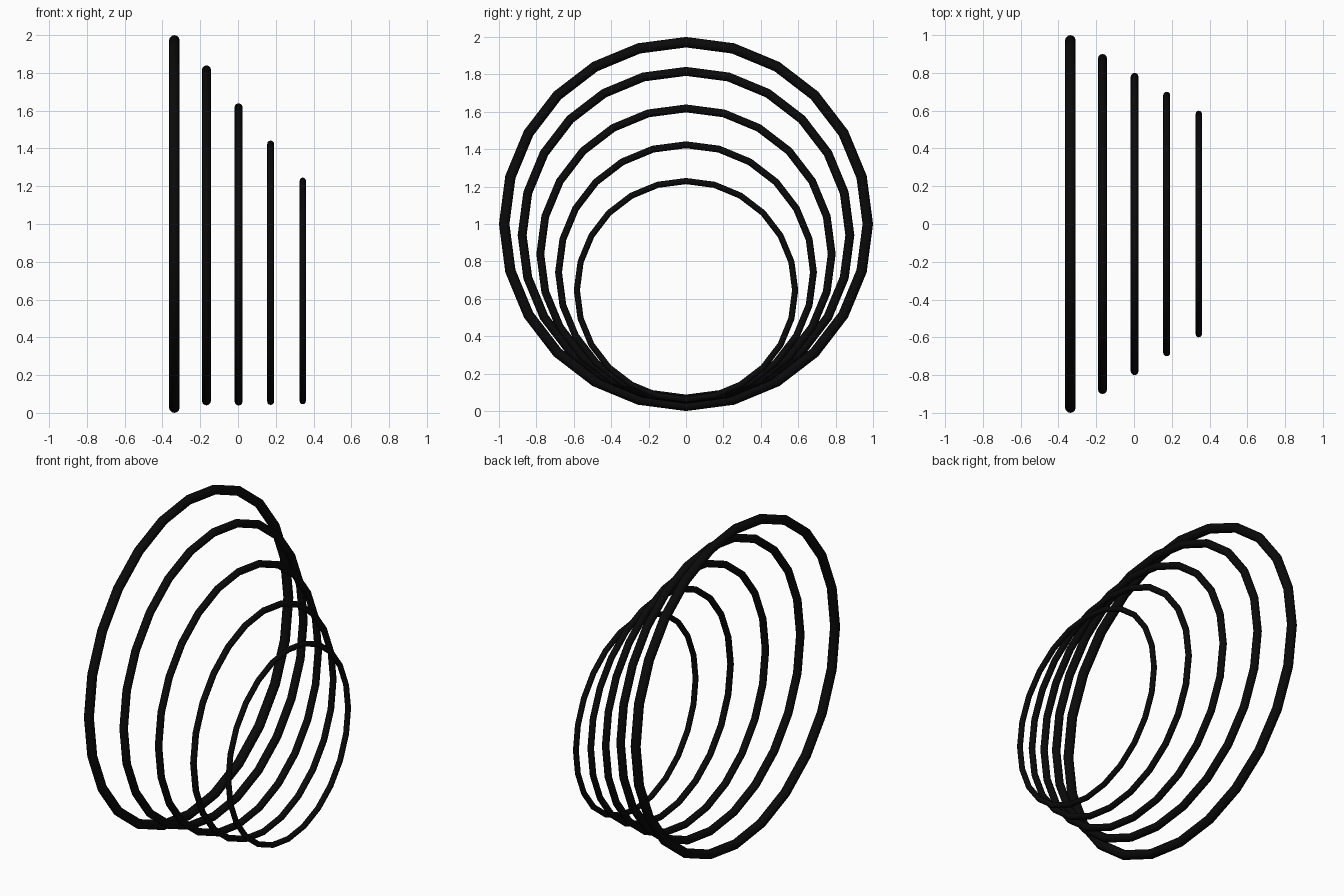
import bpy, math

if "Cube" in bpy.data.objects:
    bpy.data.objects.remove(bpy.data.objects["Cube"])

black = bpy.data.materials.new("black")
black.diffuse_color = (0.003, 0.003, 0.003, 1)
black.use_nodes = True
black.node_tree.nodes["Principled BSDF"].inputs["Base Color"].default_value = black.diffuse_color

# x position, centre height, outer radius, tube radius
rings = [
    (-0.337, 1.000, 1.00, 0.028),
    (-0.167, 0.940, 0.90, 0.024),
    (0.003, 0.839, 0.80, 0.021),
    (0.173, 0.742, 0.70, 0.0185),
    (0.343, 0.646, 0.60, 0.0165),
]

# Nested upright hoops, shrinking along x
for i, (x, z, outer, tube) in enumerate(rings, 1):
    bpy.ops.mesh.primitive_torus_add(
        major_radius=outer - tube, minor_radius=tube,
        major_segments=24, minor_segments=12,
        location=(x, 0, z), rotation=(0, math.pi / 2, 0))
    ring = bpy.context.object
    ring.name = f"hoop_{i}"
    ring.data.materials.append(black)
    bpy.ops.object.shade_smooth_by_angle(angle=math.radians(40))
